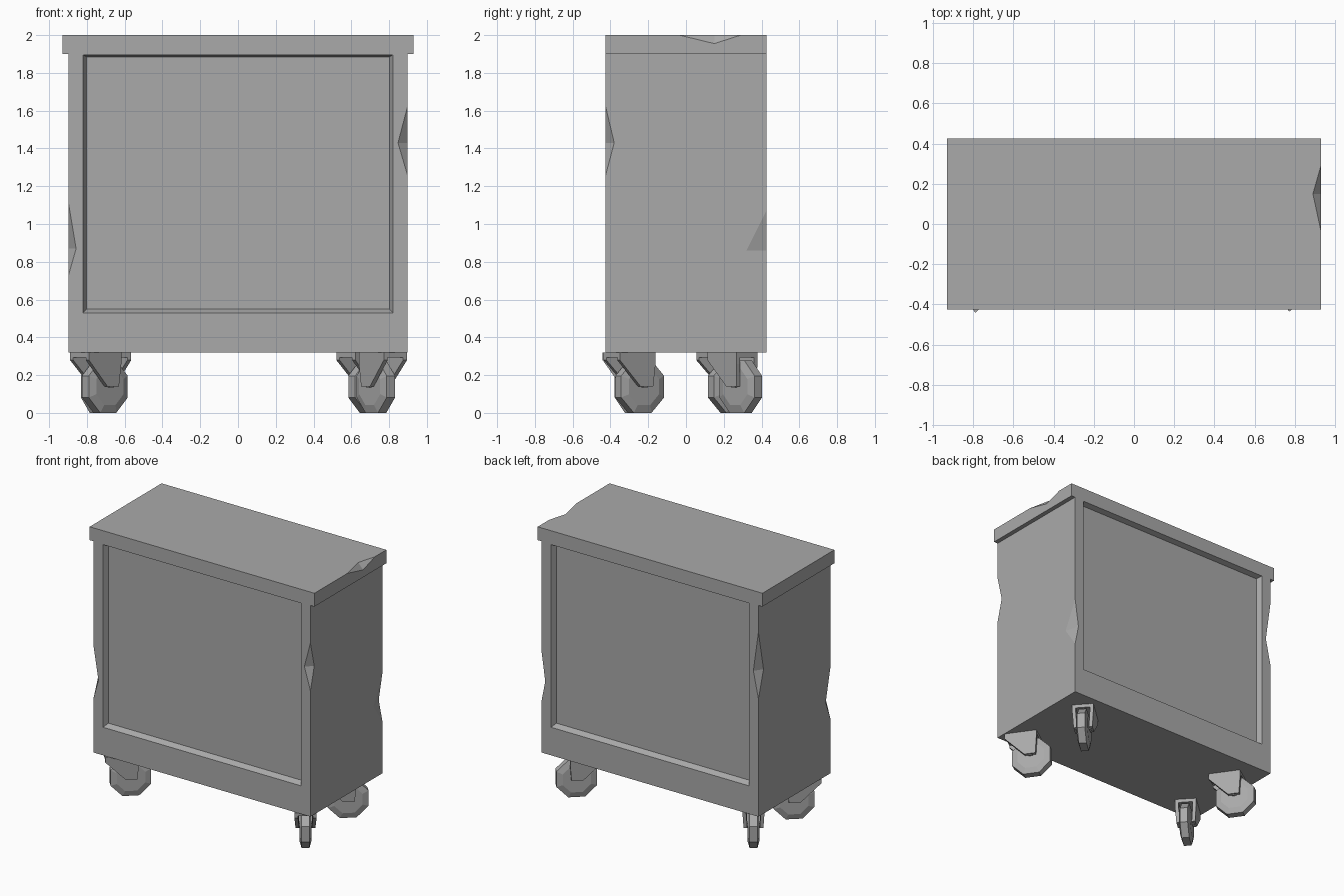
import bpy, bmesh, math
from mathutils import Vector, Matrix

cube = bpy.data.objects.get("Cube")
if cube:
    bpy.data.objects.remove(cube, do_unlink=True)

grey = bpy.data.materials.new("plain grey")
grey.use_nodes = True
COLOUR = (0.4, 0.4, 0.4, 1)
grey.diffuse_color = COLOUR
for node in grey.node_tree.nodes:
    if node.type == "BSDF_PRINCIPLED":
        node.inputs["Base Color"].default_value = COLOUR
        node.inputs["Roughness"].default_value = 0.8


def finish(name, bm):
    bmesh.ops.recalc_face_normals(bm, faces=bm.faces)
    mesh = bpy.data.meshes.new(name)
    bm.to_mesh(mesh)
    bm.free()
    mesh.materials.append(grey)
    obj = bpy.data.objects.new(name, mesh)
    bpy.context.scene.collection.objects.link(obj)
    return obj


def add_box(bm, low, high):
    low, high = Vector(low), Vector(high)
    matrix = Matrix.Translation((low + high) / 2) @ Matrix.Diagonal((*(high - low), 1))
    bmesh.ops.create_cube(bm, size=1, matrix=matrix)


def box(name, low, high):
    bm = bmesh.new()
    add_box(bm, low, high)
    return finish(name, bm)


def hull(name, points):
    bm = bmesh.new()
    for p in points:
        bm.verts.new(p)
    bmesh.ops.convex_hull(bm, input=bm.verts)
    cutter = finish(name, bm)
    cutter.hide_render = True
    return cutter


def dent_cutter(end_a, end_b, face_1, face_2):
    """Wedge whose crease joins a point on each face beside a damaged edge."""
    a, b, f, s = (Vector(p) for p in (end_a, end_b, face_1, face_2))
    mid = (f + s) / 2
    return hull("dent_cutter", (a + (a - mid), b + (b - mid),
                                f + (f - s) / 2, s + (s - f) / 2))


def carve(obj, cutters):
    for cutter in cutters:
        mod = obj.modifiers.new("cut", "BOOLEAN")
        mod.operation, mod.solver, mod.object = "DIFFERENCE", "EXACT", cutter
    graph = bpy.context.evaluated_depsgraph_get()
    graph.update()
    mesh = bpy.data.meshes.new_from_object(obj.evaluated_get(graph))
    obj.modifiers.clear()
    obj.data = mesh
    for cutter in cutters:
        bpy.data.objects.remove(cutter, do_unlink=True)


# Cabinet body with a sloped recess in front and back, and knocked corners
X, Y, BOTTOM, RIM = 0.897, 0.425, 0.32, 1.9
body = box("cabinet_body", (-X, -Y, BOTTOM), (X, Y, RIM))
cutters = []
for side in (-1, 1):
    points = []
    for y, half, low, high in ((Y + 0.02, 0.82, 0.53, 1.896), (Y, 0.82, 0.53, 1.896),
                               (Y - 0.04, 0.802, 0.55, 1.884)):
        points += [(x, side * y, z) for x in (-half, half) for z in (low, high)]
    cutters.append(hull("recess_cutter", points))

# corner signs, top, middle and bottom heights, depth along x and y
for sx, sy, top, mid, low, dx, dy in ((1, -1, 1.62, 1.43, 1.26, 0.05, 0.045),
                                      (-1, -1, 1.11, 0.87, 0.73, 0.04, 0.055),
                                      (1, 1, 1.07, 0.86, 0.71, 0.03, 0.105),
                                      (-1, 1, 1.70, 1.40, 1.20, 0.042, 0.06)):
    x, y = sx * X, sy * Y
    cutters.append(dent_cutter((x, y, top), (x, y, low),
                               (x - sx * dx, y, mid), (x, y - sy * dy, mid)))
carve(body, cutters)

# Lid overhanging the two sides, chipped on one upper edge
LID = 0.93
lid = box("lid", (-LID, -Y, RIM), (LID, Y, 2))
carve(lid, [dent_cutter((LID, -0.035, 2), (LID, 0.29, 2),
                        (LID - 0.04, 0.15, 2), (LID, 0.15, 1.955))])


# Casters: local x is the rolling direction, local y the axle
def make_wheel(name):
    bm = bmesh.new()
    rings = []
    for y, radius in ((-0.04, 0.105), (-0.027, 0.15), (0.027, 0.15), (0.04, 0.105)):
        ring = []
        for i in range(8):
            angle = (i + 0.5) * math.pi / 4
            ring.append(bm.verts.new((radius * math.cos(angle), y, radius * math.sin(angle))))
        rings.append(ring)
    for r, s in zip(rings, rings[1:]):
        for i in range(8):
            j = (i + 1) % 8
            bm.faces.new((r[i], r[j], s[j], s[i]))
    bm.faces.new(rings[0])
    bm.faces.new(rings[-1])
    return finish(name, bm)


def make_fork(name):
    bm = bmesh.new()
    # tapered cheek plates on both sides of the wheel
    for side in (-1, 1):
        plates = []
        for thick in (0.05, 0.075):
            plates.append([bm.verts.new((x, side * (thick - drop), z)) for x, z, drop in
                           ((-0.05, 0.18, 0), (0.18, 0.18, 0), (0.18, 0.14, 0),
                            (0.04, 0, 0.008), (-0.04, 0, 0.008), (-0.05, 0.12, 0))])
        inner, outer = plates
        bm.faces.new(inner)
        bm.faces.new(outer)
        for i in range(len(inner)):
            j = (i + 1) % len(inner)
            bm.faces.new((inner[i], inner[j], outer[j], outer[i]))
    # crown joining the cheeks, and the axle
    add_box(bm, (-0.05, -0.051, 0.155), (0.18, 0.051, 0.181))
    add_box(bm, (-0.015, -0.055, -0.005), (0.015, 0.055, 0.025))
    return finish(name, bm)


# name, axle position, heading of the fork in degrees
for name, x, y, heading in (("front_left", 0.73, -0.245, -55),
                            ("front_right", -0.705, -0.265, 222),
                            ("back_left", 0.705, 0.29, 222),
                            ("back_right", -0.73, 0.245, -55)):
    turn = math.radians(heading)
    for part, z in ((make_wheel(name + "_wheel"), 0.139), (make_fork(name + "_fork"), 0.139)):
        part.location = (x, y, z)
        part.rotation_euler = (0, 0, turn)
